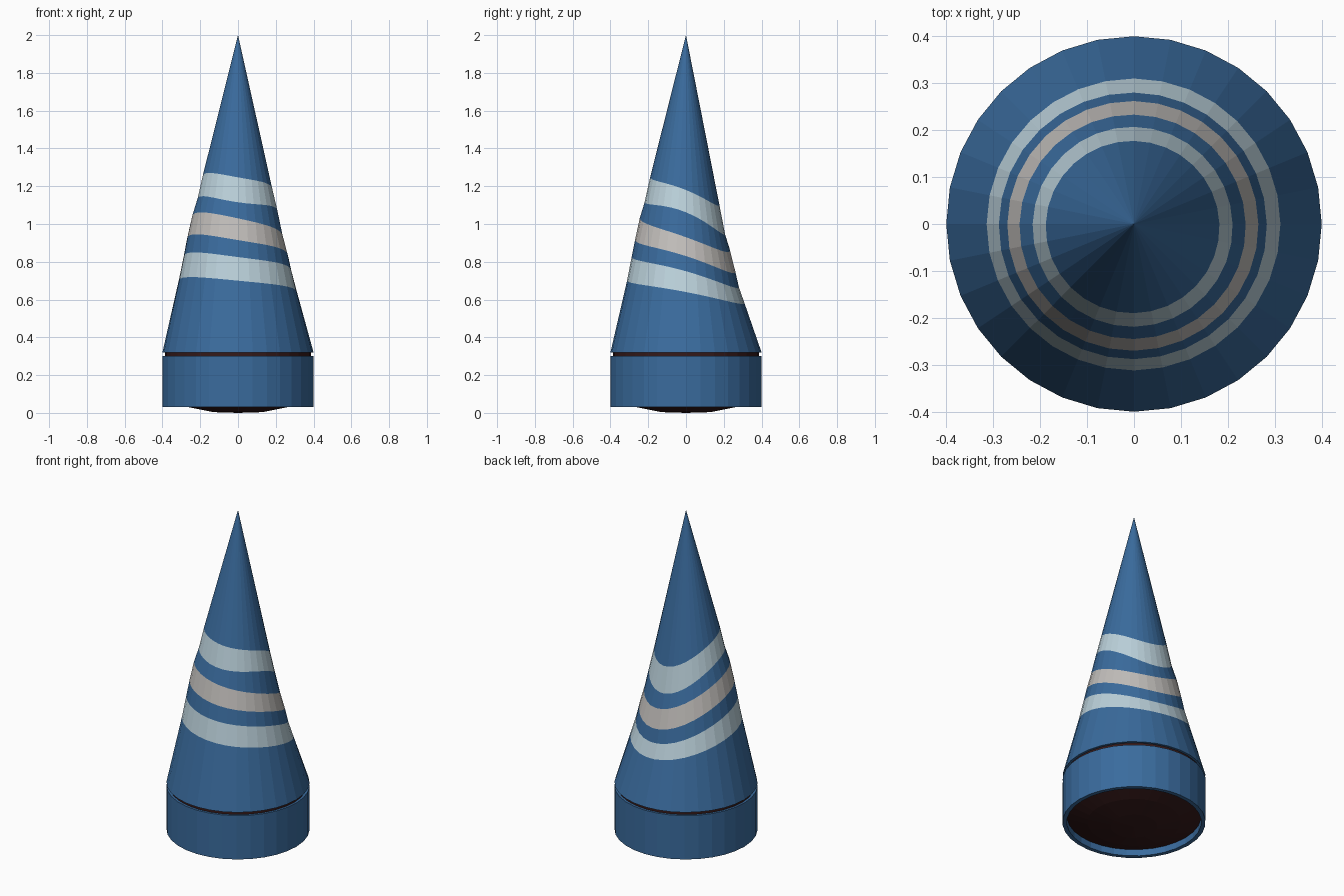
import bpy, bmesh, math

if "Cube" in bpy.data.objects:
    bpy.data.objects.remove(bpy.data.objects["Cube"])

SIDES = 32


def material(name, rgb):
    m = bpy.data.materials.new(name)
    m.diffuse_color = (*rgb, 1)
    m.use_nodes = True
    m.node_tree.nodes["Principled BSDF"].inputs["Base Color"].default_value = m.diffuse_color
    return m


blue = material("blue", (0.042, 0.148, 0.34))
pale_blue = material("pale blue", (0.50, 0.64, 0.71))
warm_grey = material("warm grey", (0.54, 0.52, 0.50))
dark_red = material("dark red", (0.035, 0.010, 0.010))


def four_way(vals, a):
    """Smooth value round a ring from its values at +x, +y, -x, -y."""
    px, py, nx, ny = vals
    c0 = (px + py + nx + ny) / 4
    c2 = (px + nx - py - ny) / 4
    return (c0 + (px - nx) / 2 * math.cos(a) + (py - ny) / 2 * math.sin(a)
            + c2 * math.cos(2 * a))


def flat(r, z):
    return ((r,) * 4, (z,) * 4)


def lathe(name, rings, mats, spans, closed=False):
    """Join rings of (radii, heights); spans gives each strip's material."""
    bm = bmesh.new()
    loops = []
    for radii, heights in rings:
        if max(radii) == 0:
            v = bm.verts.new((0, 0, heights[0]))
            loops.append([v] * SIDES)
            continue
        loop = []
        for i in range(SIDES):
            a = 2 * math.pi * i / SIDES
            r = four_way(radii, a)
            loop.append(bm.verts.new((r * math.cos(a), r * math.sin(a), four_way(heights, a))))
        loops.append(loop)
    pairs = list(zip(loops, loops[1:] + (loops[:1] if closed else [])))
    if not closed:
        pairs = pairs[:len(loops) - 1]
    for k, (lo, hi) in enumerate(pairs):
        for i in range(SIDES):
            j = (i + 1) % SIDES
            corners = list(dict.fromkeys((lo[i], lo[j], hi[j], hi[i])))
            bm.faces.new(corners).material_index = spans[k] if spans else 0
    bmesh.ops.recalc_face_normals(bm, faces=bm.faces)
    mesh = bpy.data.meshes.new(name)
    bm.to_mesh(mesh)
    bm.free()
    for m in mats:
        mesh.materials.append(m)
    ob = bpy.data.objects.new(name, mesh)
    bpy.context.collection.objects.link(ob)
    return ob


# Cone with three tilted stripes, ring values at +x, +y, -x, -y
stripe_rings = [
    ((.312, .310, .314, .312), (.640, .580, .700, .700)),
    ((.283, .280, .288, .288), (.750, .665, .825, .825)),
    ((.265, .262, .270, .270), (.830, .745, .920, .915)),
    ((.238, .233, .244, .245), (.930, .860, 1.035, 1.030)),
    ((.210, .207, .216, .219), (1.062, .945, 1.125, 1.115)),
    ((.182, .177, .188, .190), (1.180, 1.100, 1.248, 1.247)),
]
lathe("cone",
      [flat(0, .32), flat(.4, .32)] + stripe_rings + [flat(0, 2.0)],
      [blue, pale_blue, warm_grey],
      [0, 0, 1, 0, 2, 0, 1, 0])

# Hollow collar under the cone
lathe("collar", [flat(.376, .03), flat(.4, .03), flat(.4, .30), flat(.376, .30)],
      [blue], None, closed=True)

# Dark core: domed underside, and the seam between collar and cone
lathe("core", [flat(0, 0), flat(.13, .004), flat(.26, .03), flat(.376, .07),
               flat(.376, .29), flat(.386, .30), flat(.386, .32), flat(0, .32)],
      [dark_red], None)
